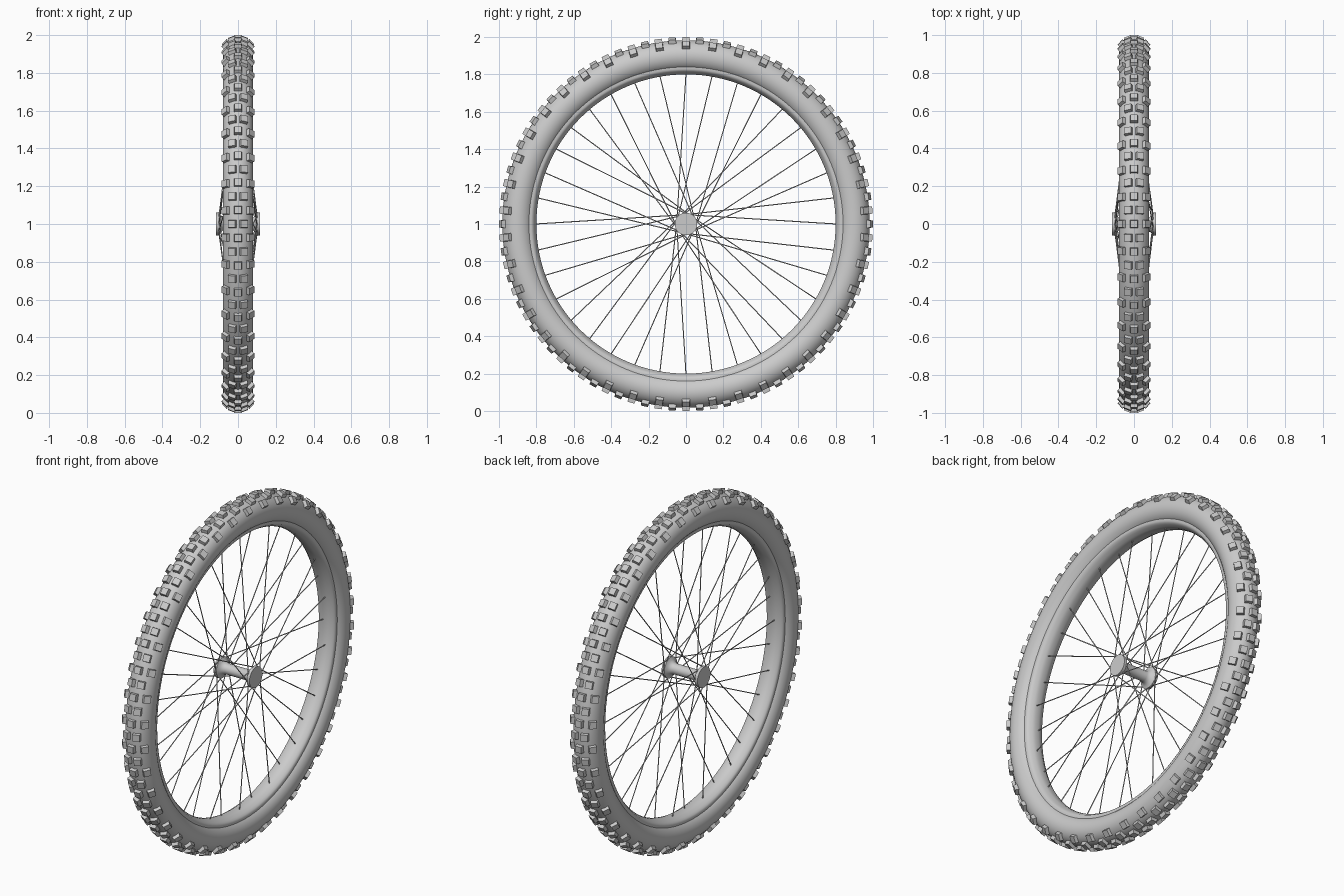
import bpy, bmesh
from math import sin, cos, pi, radians
from mathutils import Vector, Matrix

if "Cube" in bpy.data.objects:
    bpy.data.objects.remove(bpy.data.objects["Cube"])

AXLE = Vector((0, 0, 1))


def finish(name, bm, smooth=None):
    bmesh.ops.recalc_face_normals(bm, faces=bm.faces)
    me = bpy.data.meshes.new(name)
    bm.to_mesh(me)
    bm.free()
    ob = bpy.data.objects.new(name, me)
    ob.location = AXLE
    bpy.context.collection.objects.link(ob)
    if smooth:
        bpy.ops.object.select_all(action='DESELECT')
        ob.select_set(True)
        bpy.context.view_layer.objects.active = ob
        bpy.ops.object.shade_smooth_by_angle(angle=radians(smooth))
    return ob


def lathe(name, profile, steps, closed, smooth):
    """Spin a list of (x, radius) points around the x axis."""
    bm = bmesh.new()
    rings = [[bm.verts.new((x, r * sin(2 * pi * i / steps), r * cos(2 * pi * i / steps)))
              for x, r in profile] for i in range(steps)]
    n = len(profile)
    for i in range(steps):
        a, b = rings[i], rings[(i + 1) % steps]
        for j in range(n if closed else n - 1):
            k = (j + 1) % n
            bm.faces.new((a[j], a[k], b[k], b[j]))
    if not closed:
        bm.faces.new([ring[0] for ring in rings])
        bm.faces.new([ring[-1] for ring in rings])
    return finish(name, bm, smooth)


# Tyre: nearly round section, open towards the rim
TYRE_R, HALF_W, HALF_H = 0.90, 0.08, 0.082


def tyre_point(a):
    return HALF_W * sin(a), TYRE_R + HALF_H * cos(a)


lathe("tyre", [tyre_point(radians(-148 + 296 * i / 28)) for i in range(29)], 128, True, 40)

# Rim: shallow rounded band with small side lips
half = [(0.054, 0.845), (0.055, 0.828), (0.050, 0.818), (0.040, 0.812),
        (0.028, 0.804), (0.012, 0.800)]
lathe("rim", half + [(-x, r) for x, r in reversed(half)], 128, True, 40)

# Tread: rows of three blocks alternating with rows of two
bm = bmesh.new()
ROWS = 84
for row in range(ROWS):
    spin = Matrix.Rotation(2 * pi * row / ROWS, 4, 'X')
    for deg in ((-49, 0, 49) if row % 2 == 0 else (-21, 21)):
        a = radians(deg)
        x, r = tyre_point(a)
        m = spin @ Matrix.Translation((x, 0, r)) @ Matrix.Rotation(a, 4, 'Y')
        block = bmesh.ops.create_cube(bm, size=1)["verts"]
        for v in block:
            top = v.co.z > 0
            w = 0.038 if top else 0.044
            v.co = m @ Vector((v.co.x * w, v.co.y * w, 0.0175 if top else -0.012))
finish("tread_blocks", bm)

# Hub: slim barrel flaring into a flange at each end
half = [(0.116, 0.060), (0.098, 0.060), (0.092, 0.046), (0.080, 0.034), (0.066, 0.030)]
lathe("hub", half + [(-x, r) for x, r in reversed(half)], 32, False, 35)

# Spokes: thin rods crossing from alternate flanges, in leading and trailing pairs
bm = bmesh.new()
for k in range(36):
    side = 1 if k % 2 == 0 else -1
    lean = 1 if (k // 2) % 2 == 0 else -1
    a = pi / 2 - radians(10 * k)
    h = a + lean * radians(88)
    p = Vector((side * 0.104, 0.050 * cos(h), 0.050 * sin(h)))
    q = Vector((side * 0.010, 0.806 * cos(a), 0.806 * sin(a)))
    d = q - p
    m = Matrix.Translation((p + q) / 2) @ d.to_track_quat('Z', 'Y').to_matrix().to_4x4()
    bmesh.ops.create_cone(bm, cap_ends=True, segments=8, radius1=0.0028,
                          radius2=0.0028, depth=d.length, matrix=m)
finish("spokes", bm, 50)
